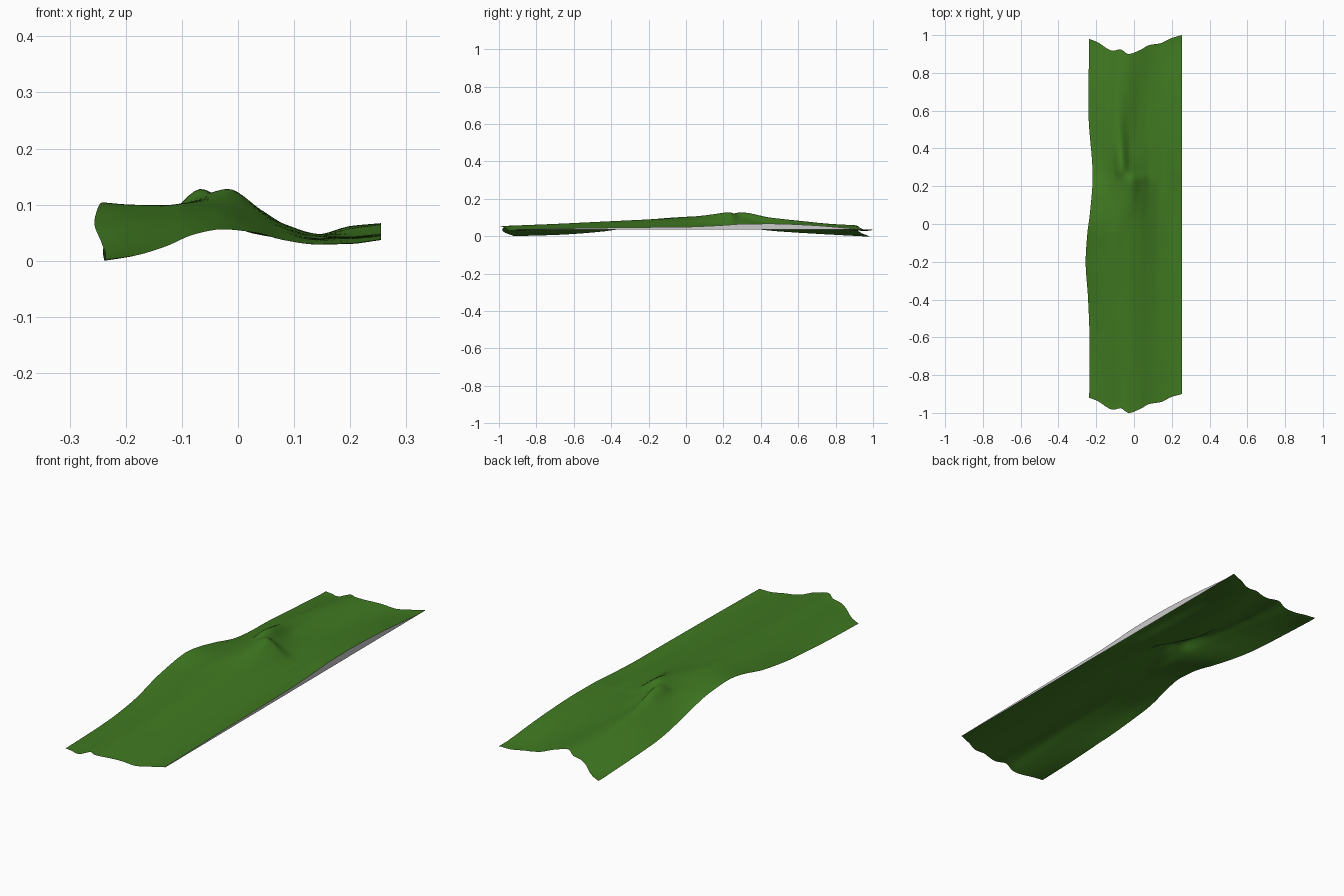
import bpy

# Height control net: columns run left to right, rows front to back
XS = [-.24, -.19, -.13, -.08, -.03, .03, .08, .14, .2, .255]
YS = [-.95, -.7, -.45, -.2, 0, .15, .23, .29, .45, .65, .94]
H = [
    [0, .008, .026, .047, .056, .05, .037, .029, .03, .037],
    [.007, .022, .043, .061, .066, .058, .046, .038, .036, .041],
    [.025, .045, .063, .075, .078, .068, .054, .042, .041, .045],
    [.068, .077, .084, .09, .09, .08, .063, .046, .043, .048],
    [.104, .1, .099, .104, .1, .087, .066, .048, .044, .05],
    [.085, .086, .093, .109, .118, .092, .064, .047, .047, .056],
    [.066, .074, .092, .114, .128, .092, .059, .046, .052, .061],
    [.052, .066, .092, .128, .100, .069, .05, .046, .058, .065],
    [.03, .052, .08, .100, .070, .054, .046, .047, .062, .067],
    [.016, .036, .06, .078, .068, .048, .041, .043, .055, .06],
    [0, .008, .026, .047, .058, .05, .037, .029, .03, .037],
]


def smooth(xs, vs, x):
    """Monotone cubic interpolation, so creases do not overshoot."""
    x = min(max(x, xs[0]), xs[-1])
    d = [(vs[i + 1] - vs[i]) / (xs[i + 1] - xs[i]) for i in range(len(xs) - 1)]

    def slope(i):
        if i == 0:
            return d[0]
        if i == len(xs) - 1:
            return d[-1]
        a, b = d[i - 1], d[i]
        return 2 * a * b / (a + b) if a * b > 0 else 0

    i = max(k for k in range(len(xs) - 1) if xs[k] <= x)
    h = xs[i + 1] - xs[i]
    t = (x - xs[i]) / h
    return ((1 + 2 * t) * (1 - t) ** 2 * vs[i] + t * (1 - t) ** 2 * h * slope(i)
            + t * t * (3 - 2 * t) * vs[i + 1] + t * t * (t - 1) * h * slope(i + 1))


# Wavy tile outline: the front end repeats at the back, 1.9 further on
END_X = [-.24, -.2, -.11, -.075, -.03, .03, .08, .14, .2, .255]
END_Y = [-.92, -.935, -.983, -.975, -1, -.98, -.953, -.943, -.915, -.9]
LEFT_Y = [-.92, -.6, -.4, -.2, -.05, .05, .25, .6, .98]
LEFT_X = [-.237, -.236, -.243, -.256, -.247, -.234, -.219, -.241, -.238]
RIGHT, BASE = .255, .035
NX, NY = 50, 150


def surface_point(u, t):
    xn = -.24 + u * (RIGHT + .24)
    y = smooth(END_X, END_Y, xn) + 1.9 * t
    left = smooth(LEFT_Y, LEFT_X, y)
    x = left + u * (RIGHT - left)
    z = smooth(YS, [smooth(XS, row, xn) for row in H], y)
    return (x, y, z)


def add_mesh(name, verts, faces):
    mesh = bpy.data.meshes.new(name)
    mesh.from_pydata(verts, [], faces)
    ob = bpy.data.objects.new(name, mesh)
    bpy.context.collection.objects.link(ob)
    mesh.shade_smooth()
    return ob


def grid_faces(nx, ny):
    w = nx + 1
    return [(j * w + i, j * w + i + 1, (j + 1) * w + i + 1, (j + 1) * w + i)
            for j in range(ny) for i in range(nx)]


# Grass sheet
verts = [surface_point(i / NX, j / NY) for j in range(NY + 1) for i in range(NX + 1)]
grass = add_mesh("grass_surface", verts, grid_faces(NX, NY))
green = bpy.data.materials.new("grass_green")
green.diffuse_color = (.05, .19, .015, 1)
grass.data.materials.append(green)

# Grey skirt dropping from the straight right edge to a flat base line
skirt = []
for j in range(NY + 1):
    x, y, z = surface_point(1, j / NY)
    skirt += [(x, y, BASE), (x, y, z)]
faces = [(2 * j, 2 * j + 2, 2 * j + 3, 2 * j + 1) for j in range(NY)]
add_mesh("edge_skirt", skirt, faces)
